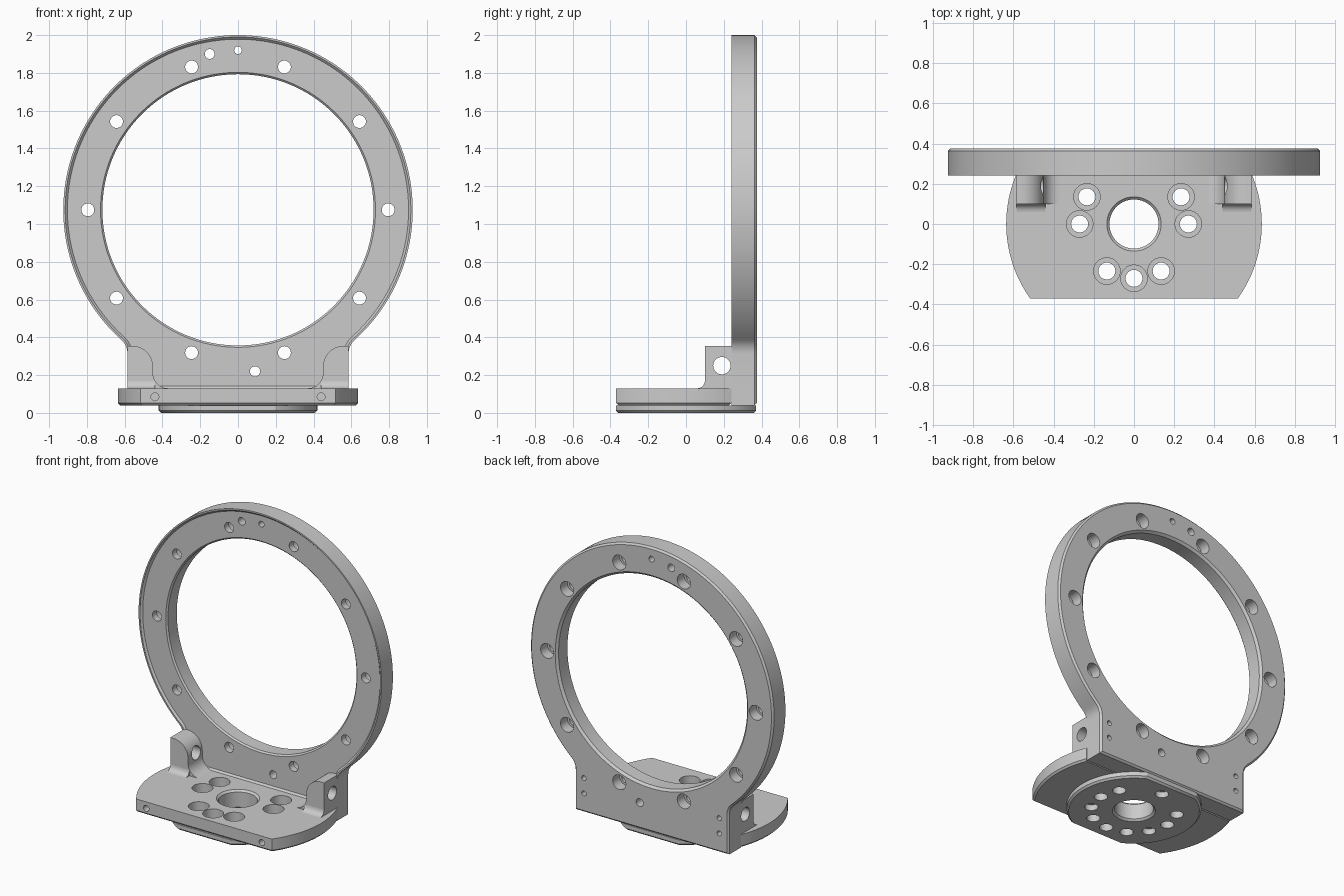
import bpy
import bmesh
from math import sin, cos, asin, atan2, pi, sqrt, radians
from mathutils import Vector, Matrix

if "Cube" in bpy.data.objects:
    bpy.data.objects.remove(bpy.data.objects["Cube"])

metal = bpy.data.materials.new("satin_grey_metal")
metal.use_nodes = True
GREY = (0.6, 0.6, 0.6, 1)
metal.diffuse_color = GREY
metal.node_tree.nodes["Principled BSDF"].inputs["Base Color"].default_value = GREY

RING_Z, RING_R, BORE_R = 1.075, 0.925, 0.718
FRONT, FACE, BACK = -0.37, 0.24, 0.375      # y of base front, ring front, ring back
BOTTOM, DECK = 0.04, 0.13                   # z of base plate underside and top
HALF_W = 0.585


def to_object(name, bm):
    bmesh.ops.recalc_face_normals(bm, faces=bm.faces)
    mesh = bpy.data.meshes.new(name)
    bm.to_mesh(mesh)
    bm.free()
    mesh.materials.append(metal)
    obj = bpy.data.objects.new(name, mesh)
    bpy.context.collection.objects.link(obj)
    return obj


def prism(name, outline, axis, lo, hi, chamfer=0, rule=None):
    """Extrude a 2D outline along an axis, chamfering the edges the rule picks."""
    place = {"X": lambda a, b, t: (t, a, b),
             "Y": lambda a, b, t: (a, t, b),
             "Z": lambda a, b, t: (a, b, t)}[axis]
    bm = bmesh.new()
    ends = [[bm.verts.new(place(a, b, t)) for a, b in outline] for t in (lo, hi)]
    for loop in ends:
        bm.faces.new(loop)
    n = len(outline)
    for i in range(n):
        j = (i + 1) % n
        bm.faces.new((ends[0][i], ends[0][j], ends[1][j], ends[1][i]))
    bmesh.ops.recalc_face_normals(bm, faces=bm.faces)
    if chamfer:
        edges = [e for e in bm.edges if rule(e.verts[0].co) and rule(e.verts[1].co)]
        bmesh.ops.bevel(bm, geom=edges, offset=chamfer, segments=1, affect="EDGES")
    return to_object(name, bm)


def drill(bm, origin, axis, steps, sides=32):
    """Add a stepped round cutter: steps are (distance along axis, radius)."""
    turn = Vector(axis).to_track_quat("Z", "Y").to_matrix().to_4x4()
    frame = Matrix.Translation(origin) @ turn
    rings = [[bm.verts.new(frame @ Vector((r * cos(2 * pi * i / sides),
                                           r * sin(2 * pi * i / sides), t)))
              for i in range(sides)] for t, r in steps]
    for a, b in zip(rings, rings[1:]):
        for i in range(sides):
            j = (i + 1) % sides
            bm.faces.new((a[i], a[j], b[j], b[i]))
    bm.faces.new(rings[0])
    bm.faces.new(rings[-1])


def cut(obj, cutter, keep=False):
    mod = obj.modifiers.new("cut", "BOOLEAN")
    mod.operation = "DIFFERENCE"
    mod.solver = "EXACT"
    mod.object = cutter
    bpy.context.view_layer.objects.active = obj
    bpy.ops.object.modifier_apply(modifier=mod.name)
    if not keep:
        bpy.data.objects.remove(cutter)


def arc(cx, cy, r, a0, a1, n):
    return [(cx + r * cos(a0 + (a1 - a0) * i / n),
             cy + r * sin(a0 + (a1 - a0) * i / n)) for i in range(n + 1)]


def mirrored(half):
    return half + [(-a, b) for a, b in reversed(half)]


def frame_outline(r, w, foot, fillet=0.1):
    """Ring that blends through a concave fillet into a straight foot."""
    fx = w + fillet
    fz = RING_Z - sqrt((r + fillet) ** 2 - fx ** 2)
    touch = atan2(fz - RING_Z, fx)
    half = [(w, foot)] + arc(fx, fz, fillet, pi, touch + pi, 6)
    half += arc(0, RING_Z, r, touch, pi / 2, 64)[1:]
    return half + [(-a, b) for a, b in reversed(half[:-1])]


def clipped_disc(r, y0, y1, n):
    return mirrored(arc(0, 0, r, asin(y0 / r), asin(y1 / r), n))


# Upright ring with foot, and a slope-walled recess on its front face
ring = prism("ring_frame", frame_outline(RING_R, HALF_W, BOTTOM), "Y", FACE, BACK,
             0.012, lambda v: v.y > BACK - 0.001)
cut(ring, prism("recess_cutter", frame_outline(RING_R - 0.01, HALF_W - 0.01, DECK),
                "Y", FACE - 0.1, FACE + 0.014, 0.012, lambda v: v.y > FACE))

# Ring bore with chamfered mouths
Y = (0, 1, 0)
bm = bmesh.new()
drill(bm, (0, 0, RING_Z), Y, [(0.1, BORE_R + 0.01), (0.254, BORE_R + 0.01),
                             (0.264, BORE_R), (0.36, BORE_R),
                             (0.375, BORE_R + 0.015), (0.45, BORE_R + 0.015)], 128)
cut(ring, to_object("bore_cutter", bm))

# Counterbored bolt circle, locating holes and rear blind holes
bm = bmesh.new()
for k in range(10):
    a = k * pi / 5
    drill(bm, (0.795 * cos(a), 0, RING_Z + 0.795 * sin(a)), Y,
          [(0.1, 0.034), (0.3, 0.034), (0.3001, 0.05), (0.45, 0.05)])
for x, z, r in ((0, 1.92, 0.02), (-0.15, 1.9, 0.026), (0.09, 0.22, 0.027)):
    drill(bm, (x, 0, z), Y, [(0.1, r), (0.45, r)])
for s in (-1, 1):
    for z in (0.17, 0.275):
        drill(bm, (s * 0.515, 0, z), Y, [(0.32, 0.017), (0.45, 0.017)], 20)
cut(ring, to_object("ring_cutter", bm))

# Base plate and the round hub under it
base = prism("base_plate", clipped_disc(0.635, FRONT, FACE, 32), "Z", BOTTOM, DECK,
             0.012, lambda v: v.z < BOTTOM + 0.001)
hub = prism("hub_disc", clipped_disc(0.42, FRONT, BACK - 0.005, 32), "Z", 0, BOTTOM,
            0.012, lambda v: v.z < 0.001)

# Centre bore and counterbored mounting holes through base and hub
bm = bmesh.new()
Z = (0, 0, 1)
drill(bm, (0, 0, 0), Z, [(-0.1, 0.135), (0, 0.135), (0.013, 0.122), (0.117, 0.122),
                        (0.13, 0.135), (0.2, 0.135)], 64)
for deg in (30, 0, -60, -90, -120, 180, 150):
    a = radians(deg)
    drill(bm, (0.27 * cos(a), 0.27 * sin(a), 0), Z,
          [(-0.1, 0.042), (0.06, 0.042), (0.0601, 0.066), (0.2, 0.066)])
mounts = to_object("mount_cutter", bm)
cut(base, mounts, keep=True)
cut(hub, mounts)

# Blind holes: under the hub, and in the front edge of the base
bm = bmesh.new()
for deg in (90, -30, 210):
    a = radians(deg)
    drill(bm, (0.27 * cos(a), 0.27 * sin(a), 0), Z, [(-0.1, 0.042), (0.1, 0.042)])
cut(hub, to_object("hub_cutter", bm))
bm = bmesh.new()
for s in (-1, 1):
    drill(bm, (s * 0.44, 0, 0.085), Y, [(-0.5, 0.021), (-0.32, 0.021)], 20)
cut(base, to_object("edge_cutter", bm))

# Pierced lugs joining base and ring, with a curved toe at the front
parts = [ring, base, hub]
for s, side in ((1, "left"), (-1, "right")):
    profile = [(HALF_W, DECK), (HALF_W, 0.355)]
    profile += arc(0.56, 0.245, 0.11, pi / 2, pi, 10)
    profile += arc(0.37, 0.21, 0.08, 0, -pi / 2, 8)
    lug = prism(side + "_lug", [(s * x, z) for x, z in profile], "Y", 0.1, FACE + 0.014)
    bm = bmesh.new()
    drill(bm, (0, 0.19, 0.25), (s, 0, 0), [(0.3, 0.046), (0.7, 0.046)])
    cut(lug, to_object("lug_cutter", bm))
    toe = [(0.1, DECK), (0.1, 0.17)] + arc(0.06, 0.17, 0.04, 0, -pi / 2, 6)[1:]
    ends = sorted((s * 0.44, s * HALF_W))
    parts += [lug, prism(side + "_lug_toe", toe, "X", *ends)]

# Smooth round walls, crisp edges
bpy.ops.object.select_all(action="DESELECT")
for obj in parts:
    obj.select_set(True)
bpy.context.view_layer.objects.active = ring
bpy.ops.object.shade_smooth_by_angle(angle=radians(25))
